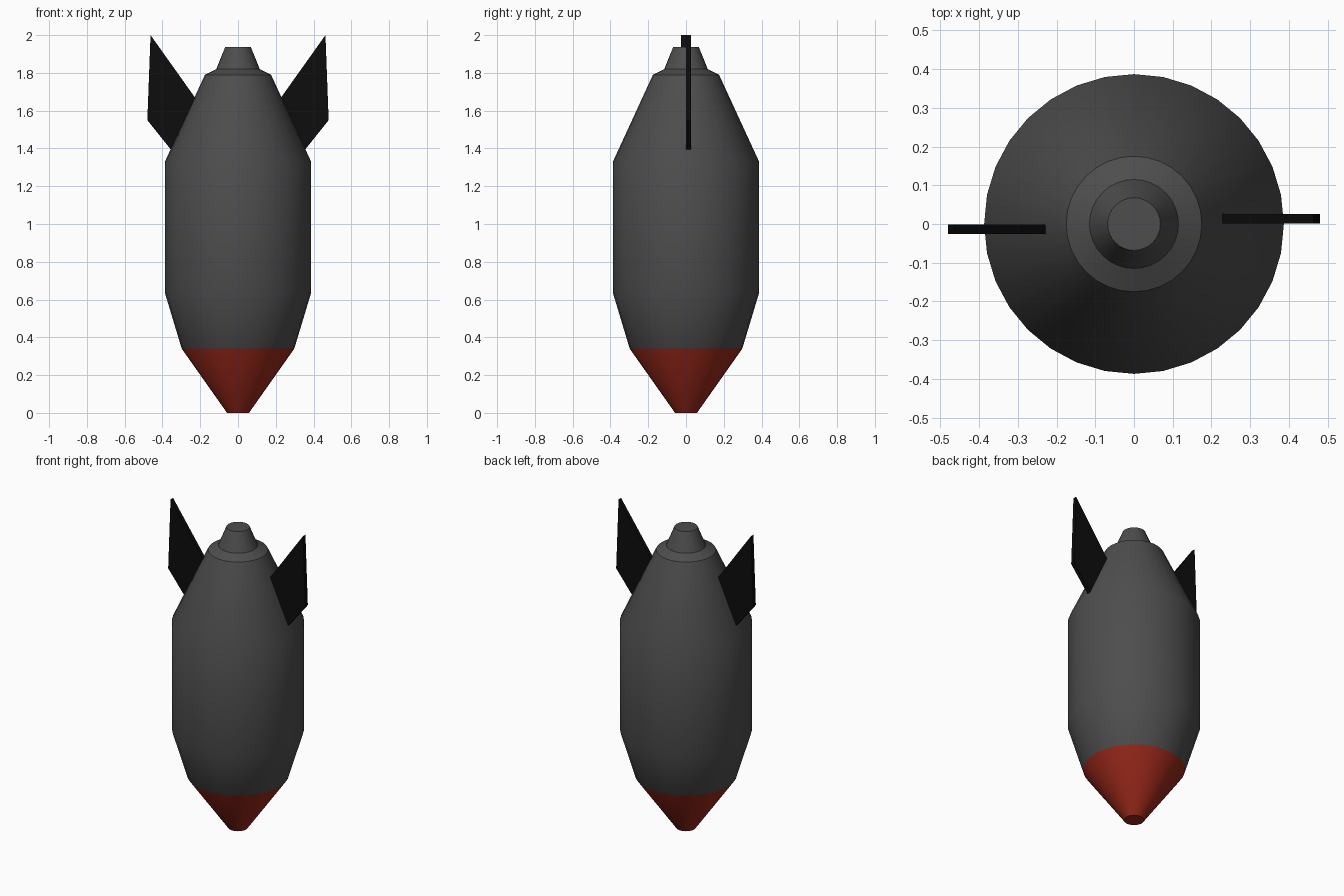
import bpy, bmesh
from math import pi, cos, sin, radians

if "Cube" in bpy.data.objects:
    bpy.data.objects.remove(bpy.data.objects["Cube"])

SIDES = 32


def material(name, rgb):
    mat = bpy.data.materials.new(name)
    mat.diffuse_color = (*rgb, 1)
    mat.use_nodes = True
    mat.node_tree.nodes["Principled BSDF"].inputs["Base Color"].default_value = mat.diffuse_color
    return mat


def finish(name, bm, mats):
    bmesh.ops.recalc_face_normals(bm, faces=bm.faces)
    mesh = bpy.data.meshes.new(name)
    bm.to_mesh(mesh)
    bm.free()
    for mat in mats:
        mesh.materials.append(mat)
    obj = bpy.data.objects.new(name, mesh)
    bpy.context.collection.objects.link(obj)
    return obj


dark = material("dark_grey", (0.075, 0.075, 0.075))
red = material("red", (0.3, 0.02, 0.01))
black = material("black", (0.004, 0.004, 0.004))

# Casing: lathed profile of (radius, height), red nose below the second ring
profile = [(0.058, 0), (0.298, 0.34), (0.387, 0.635), (0.387, 1.33),
           (0.175, 1.79), (0.115, 1.82), (0.068, 1.937)]
bm = bmesh.new()
rings = [[bm.verts.new((r * cos(2 * pi * i / SIDES), r * sin(2 * pi * i / SIDES), z))
          for i in range(SIDES)] for r, z in profile]
for k, (low, high) in enumerate(zip(rings, rings[1:])):
    for i in range(SIDES):
        j = (i + 1) % SIDES
        bm.faces.new((low[i], low[j], high[j], high[i])).material_index = int(k == 0)
bm.faces.new(rings[0]).material_index = 1
bm.faces.new(rings[-1])
casing = finish("bomb_casing", bm, [dark, red])
bpy.context.view_layer.objects.active = casing
casing.select_set(True)
bpy.ops.object.shade_smooth_by_angle(angle=radians(30))

# Two tail fins: a flat plate, repeated half a turn around the axis
fin_outline = [(0.228, 1.67), (0.356, 1.395), (0.48, 1.55), (0.463, 2.0)]
for name, turn in (("right_fin", 1), ("left_fin", -1)):
    bm = bmesh.new()
    plate = bm.faces.new([bm.verts.new((turn * x, 0.001 * turn, z)) for x, z in fin_outline])
    new = bmesh.ops.extrude_face_region(bm, geom=[plate], use_keep_orig=True)["geom"]
    bmesh.ops.translate(bm, vec=(0, 0.025 * turn, 0),
                        verts=[v for v in new if isinstance(v, bmesh.types.BMVert)])
    finish(name, bm, [black])
